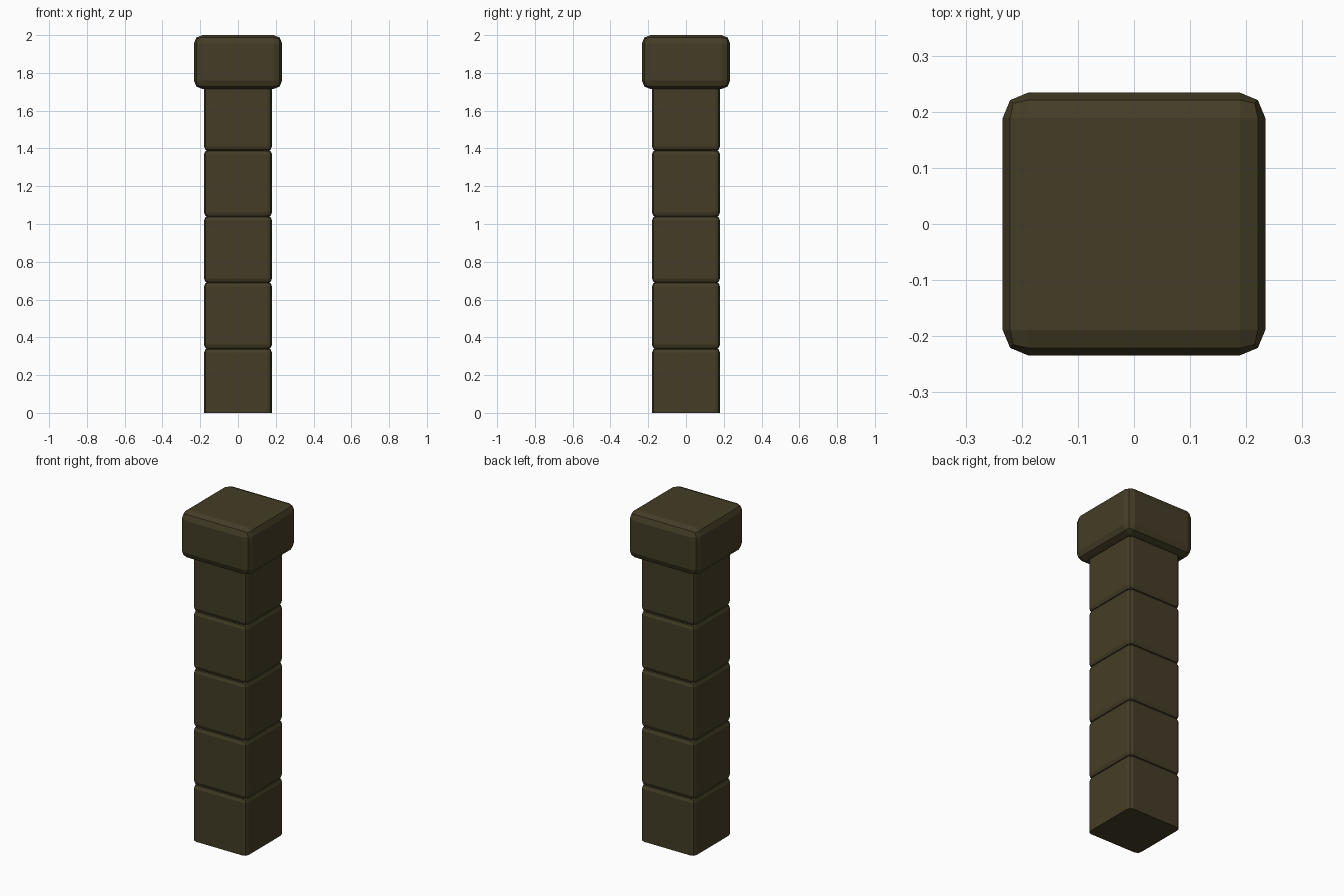
import bpy
import bmesh

cube = bpy.data.objects.get("Cube")
if cube:
    bpy.data.objects.remove(cube, do_unlink=True)

COLOUR = (0.058, 0.046, 0.019, 1.0)
stone = bpy.data.materials.new("dark_olive_stone")
stone.use_nodes = True
stone.diffuse_color = COLOUR
bsdf = next(n for n in stone.node_tree.nodes if n.type == "BSDF_PRINCIPLED")
bsdf.inputs["Base Color"].default_value = COLOUR


def block(name, half, z0, z1, bevel, flat_base=False):
    """Square block with rounded edges; flat_base keeps the bottom edges sharp."""
    bm = bmesh.new()
    bmesh.ops.create_cube(bm, size=1)
    for v in bm.verts:
        v.co.x *= 2 * half
        v.co.y *= 2 * half
        v.co.z = z1 if v.co.z > 0 else z0
    edges = [e for e in bm.edges
             if not flat_base or any(v.co.z > z0 for v in e.verts)]
    bmesh.ops.bevel(bm, geom=edges, offset=bevel, offset_type="OFFSET",
                    segments=2, profile=0.5, affect="EDGES")
    bmesh.ops.recalc_face_normals(bm, faces=bm.faces)
    mesh = bpy.data.meshes.new(name)
    bm.to_mesh(mesh)
    bm.free()
    mesh.materials.append(stone)
    obj = bpy.data.objects.new(name, mesh)
    bpy.context.collection.objects.link(obj)
    return obj


# Stacked shaft blocks, the lowest standing on a sharp flat base
PITCH, FIRST_TOP, OVERLAP = 0.35, 0.34, 0.004
block("shaft_block_1", 0.18, 0, FIRST_TOP + OVERLAP, 0.025, flat_base=True)
for i in range(4):
    z = FIRST_TOP + i * PITCH
    block(f"shaft_block_{i + 2}", 0.18, z - OVERLAP, z + PITCH + OVERLAP, 0.025)

# Wide cap block
block("cap", 0.234, 1.715, 2.0, 0.045)
